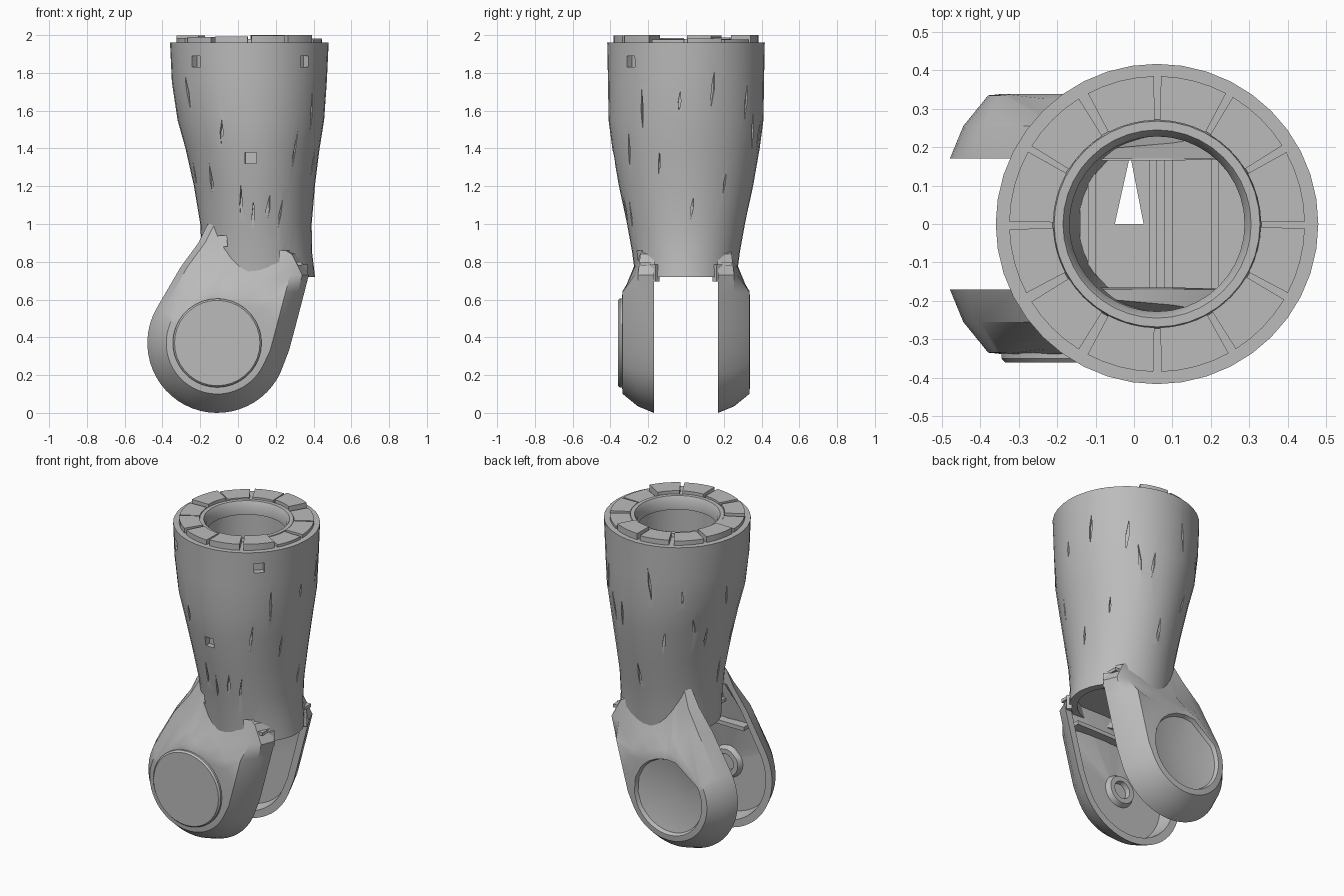
import bpy, bmesh, math, random
from mathutils import Vector, Matrix

cube = bpy.data.objects.get("Cube")
if cube:
    bpy.data.objects.remove(cube, do_unlink=True)
random.seed(4)

grey = bpy.data.materials.new("plain_grey")
grey.use_nodes = True
GREY = (0.5, 0.5, 0.5, 1)
grey.diffuse_color = GREY
grey.node_tree.nodes["Principled BSDF"].inputs["Base Color"].default_value = GREY


def smooth(ob, angle=32):
    bpy.ops.object.select_all(action='DESELECT')
    ob.select_set(True)
    bpy.context.view_layer.objects.active = ob
    bpy.ops.object.shade_smooth_by_angle(angle=math.radians(angle))


def finish(bm, name):
    bmesh.ops.recalc_face_normals(bm, faces=bm.faces)
    mesh = bpy.data.meshes.new(name)
    bm.to_mesh(mesh)
    bm.free()
    mesh.materials.append(grey)
    ob = bpy.data.objects.new(name, mesh)
    bpy.context.collection.objects.link(ob)
    smooth(ob)
    return ob


def skin(bm, rings, closed=False):
    """Bridge rings of equal length with quads."""
    loops = [[bm.verts.new(p) for p in r] for r in rings]
    n = len(loops[0])
    pairs = list(zip(loops, loops[1:])) + ([(loops[-1], loops[0])] if closed else [])
    for a, b in pairs:
        for i in range(n):
            j = (i + 1) % n
            bm.faces.new((a[i], a[j], b[j], b[i]))
    return loops


def fan(bm, loop, tip):
    t = bm.verts.new(tip)
    for i, v in enumerate(loop):
        bm.faces.new((v, loop[(i + 1) % len(loop)], t))


def prism(bm, outline, z0, z1):
    lo, hi = skin(bm, [[(x, y, z) for x, y in outline] for z in (z0, z1)])
    bm.faces.new(lo)
    bm.faces.new(hi)


# Hollow tapered sleeve: height, centre x, half width, half depth
OUTER = [(0.72, .108, .3, .268), (0.85, .1, .292, .285), (1.0, .095, .295, .312),
         (1.2, .087, .32, .355), (1.4, .077, .355, .39), (1.55, .068, .388, .41),
         (1.75, .06, .41, .413), (1.96, .06, .42, .417)]
INNER = [(1.96, .06, .25, .24), (1.5, .07, .25, .24), (1.0, .09, .245, .24), (0.72, .11, .25, .225)]


def oval(z, cx, rx, ry, n=40):
    return [(cx + rx * math.cos(math.tau * i / n), ry * math.sin(math.tau * i / n), z) for i in range(n)]


bm = bmesh.new()
skin(bm, [oval(*s) for s in OUTER + INNER], closed=True)
sleeve = finish(bm, "sleeve")


def on_sleeve(z, ang):
    for a, b in zip(OUTER, OUTER[1:]):
        if a[0] <= z <= b[0]:
            t = (z - a[0]) / (b[0] - a[0])
            cx, rx, ry = [p + t * (q - p) for p, q in zip(a[1:], b[1:])]
            return Vector((cx + rx * math.cos(ang), ry * math.sin(ang), z))


# Shallow nicks and bolt pockets cut into the sleeve
def cut(bm, z, ang, wide, tall, deep, tilt=0, turn=0):
    spot = on_sleeve(z, ang)
    out = Vector((math.cos(ang), math.sin(ang), 0))
    across = Vector((-out.y, out.x, 0))
    rot = Matrix.Rotation(tilt, 3, out)
    rings = []
    for d in (-deep, 0.04):
        rings.append([spot + out * d + rot @ (across * wide * math.cos(a) + Vector((0, 0, tall * math.sin(a))))
                      for a in [math.tau * (i + turn) / 4 for i in range(4)]])
    lo, hi = skin(bm, rings)
    bm.faces.new(lo)
    bm.faces.new(hi)


bm = bmesh.new()
for z, deg in ((1.86, 227), (1.86, 315), (1.35, 268), (0.91, 232), (0.83, 300)):
    cut(bm, z, math.radians(deg), .042, .042, .04, turn=.5)
for i in range(26):
    ang = math.tau * (i + random.uniform(.3, .7)) / 26
    cut(bm, random.uniform(1.0, 1.78), ang, random.uniform(.005, .01),
        random.uniform(.05, .11), .012, random.uniform(-.15, .15))
cutter = finish(bm, "nick_cutter")
cutter.hide_render = True
mod = sleeve.modifiers.new("nicks", 'BOOLEAN')
mod.operation = 'DIFFERENCE'
mod.solver = 'EXACT'
mod.object = cutter
bpy.context.view_layer.objects.active = sleeve
bpy.ops.object.modifier_apply(modifier=mod.name)
bpy.data.objects.remove(cutter, do_unlink=True)
smooth(sleeve)


# Rim: keystone blocks round the mouth and a stepped lip inside
def sector(r0, r1, a0, a1, steps=4):
    angs = [a0 + (a1 - a0) * i / steps for i in range(steps + 1)]
    return ([(.06 + r1 * math.cos(a), r1 * math.sin(a)) for a in angs] +
            [(.06 + r0 * math.cos(a), r0 * math.sin(a)) for a in reversed(angs)])


bm = bmesh.new()
COUNT = 12
for i in range(COUNT):
    a0 = math.tau * i / COUNT + random.uniform(.01, .04)
    a1 = math.tau * (i + 1) / COUNT - random.uniform(.01, .04)
    prism(bm, sector(.27, .385, a0, a1), 1.95, random.uniform(1.975, 2.0))
finish(bm, "rim_blocks")
bm = bmesh.new()
LIP = ((.275, 1.95), (.268, 1.98), (.245, 1.98), (.228, 1.95), (.228, 1.9), (.27, 1.9))
skin(bm, [oval(z, .06, r, r) for r, z in LIP], closed=True)
finish(bm, "rim_lip")

# Inner floor in pieces, with a narrow gap and ribs
bm = bmesh.new()
prism(bm, [(-.14, -.24), (.34, -.24), (.34, 0), (-.14, 0)], .78, .8)
prism(bm, [(-.14, 0), (-.05, 0), (-.01, .18), (-.01, .24), (-.14, .24)], .78, .8)
prism(bm, [(.025, 0), (.34, 0), (.34, .24), (-.01, .24), (-.01, .18)], .78, .8)
for x in (-.12, .04, .08, .2):
    prism(bm, [(x, -.22), (x + .02, -.22), (x + .02, .22), (x, .22)], .8, .84)
finish(bm, "inner_floor")

# Fork cheeks: round eye with a neck that rises into the sleeve
CX, CZ, R = -.11, .37, .37


def outline(inset):
    pts = []
    for i in range(29):
        a = math.radians(150 + 185 * i / 28)
        pts.append((CX + (R - inset) * math.cos(a), CZ + (R - inset) * math.sin(a)))
    pts += [(.27 - inset, .33), (.305 - inset, .46), (.352 - inset, .64), (.375 - inset, .73), (.32 - inset, .84),
            (.1, .95), (-.16 + inset, 1.0), (-.21 + inset, .9), (-.305 + inset, .77)]
    return pts


def circle_on(pts, r):
    out = []
    for x, z in pts:
        d = Vector((x - CX, z - CZ)).normalized() * r
        out.append((CX + d.x, CZ + d.y))
    return out


def between(p, q, t):
    return [(a + t * (c - a), b + t * (d - b)) for (a, b), (c, d) in zip(p, q)]


def place(pts, y, side, wall=0):
    """Set points at depth y, stepping the cheek in at the shoulder of its neck."""
    placed = []
    for x, z in pts:
        shoulder = .34 - .75 * min(.09, max(0, z - .64)) - .28 * max(0, z - .73)
        placed.append((x, side * max(.165, min(y, shoulder - wall)), z))
    return placed


# Each cheek is a shell: rim and hub inside, chamfer and dished eye outside
for name, side, well, dish in (("front_cheek", -1, .265, .32), ("back_cheek", 1, .235, .27)):
    bm = bmesh.new()
    edge, face = outline(0), outline(.1)
    eye = circle_on(face, .235)
    loops = skin(bm, [place(circle_on(edge, .05), well, side),
                      place(circle_on(edge, .055), well - .03, side),
                      place(circle_on(edge, .085), well - .03, side),
                      place(circle_on(edge, .1), well, side),
                      place(outline(.065), well, side, .05),
                      place(outline(.045), .17, side),
                      place(edge, .17, side),
                      place(outline(.035), .255, side),
                      place(face, .335, side),
                      place(between(face, eye, .6), .337, side),
                      place(between(face, eye, .85), .338, side),
                      place(eye, .338, side),
                      place(circle_on(face, .225), .315, side)])
    fan(bm, loops[0], (CX, side * well, CZ))
    fan(bm, loops[-1], (CX, side * dish, CZ))
    finish(bm, name)

# Cross ledge inside each cheek, below the sleeve
bm = bmesh.new()
for y0, y1 in ((-.25, -.175), (.175, .235)):
    prism(bm, [(-.28, y0), (.27, y0), (.27, y1), (-.28, y1)], .635, .66)
finish(bm, "cheek_ledges")

# Pivot cap on the front cheek
bm = bmesh.new()
rings = []
for r, y in ((.235, -.3), (.235, -.35), (.226, -.36)):
    rings.append([(CX + r * math.cos(math.tau * i / 36), y, CZ + r * math.sin(math.tau * i / 36)) for i in range(36)])
loops = skin(bm, rings)
bm.faces.new(loops[0])
bm.faces.new(loops[-1])
finish(bm, "pivot_cap")

# Small chipped lugs where the neck meets the sleeve
bm = bmesh.new()
for deg in (-42, 42):
    a = math.radians(deg)
    m = Matrix.Translation(on_sleeve(.74, a)) @ Matrix.Rotation(a, 4, 'Z') @ Matrix.Diagonal((.03, .08, .09, 1))
    bmesh.ops.create_cube(bm, size=1, matrix=m)
finish(bm, "collar_lugs")
